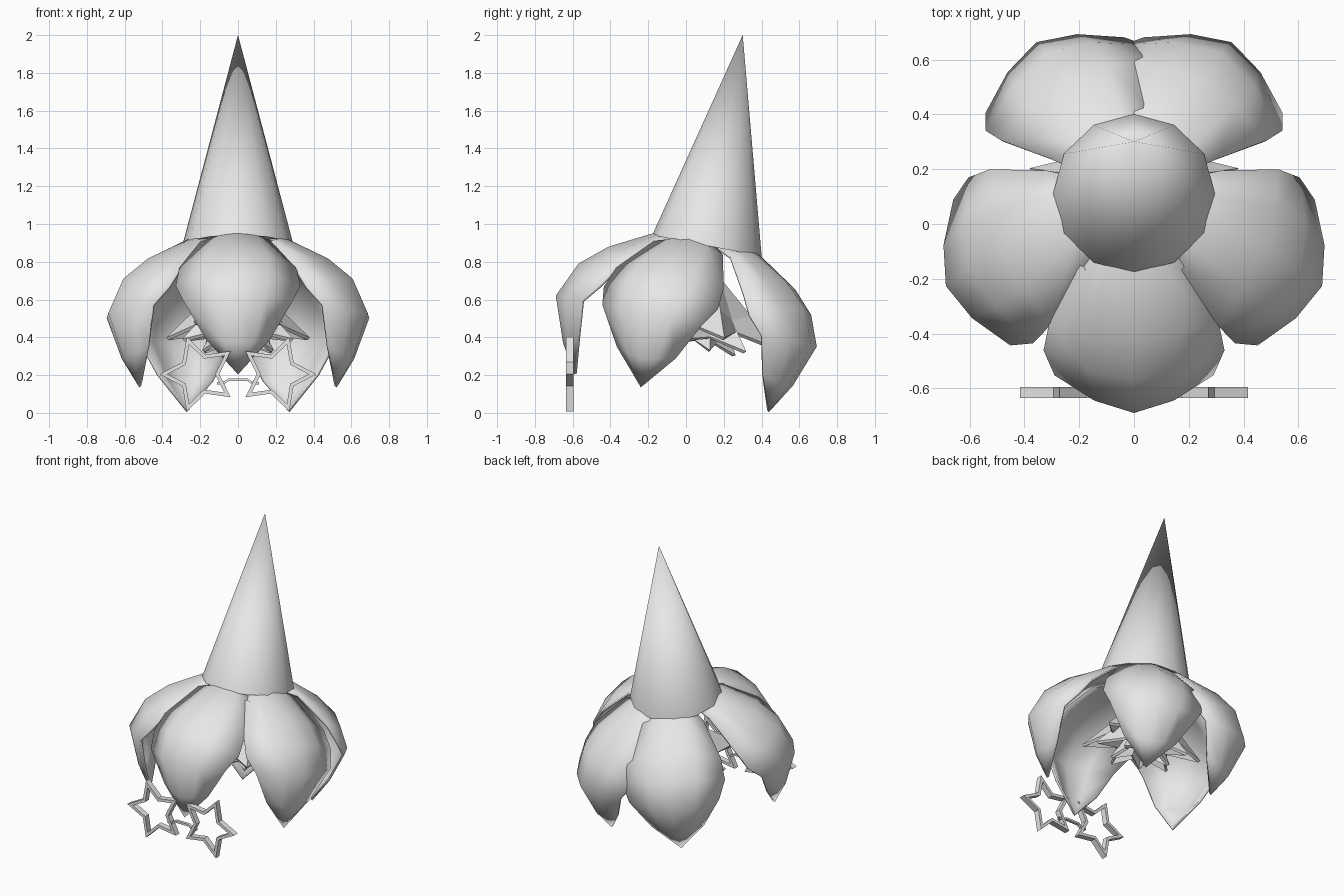
import bpy, bmesh, math
from mathutils import Matrix, Vector

old = bpy.data.objects.get("Cube")
if old:
    bpy.data.objects.remove(old, do_unlink=True)

grey = bpy.data.materials.new("light_grey")
grey.use_nodes = True
colour = (0.8, 0.8, 0.8, 1)
grey.diffuse_color = colour
grey.node_tree.nodes["Principled BSDF"].inputs["Base Color"].default_value = colour

# The whole flower leans back a little
LEAN = Matrix.Rotation(math.radians(-11), 4, 'X')
FLOWER = LEAN @ Matrix.Translation((0, -0.06, 0))


def make(name, bm, matrix=None, thickness=0, smooth=None):
    """Finish a bmesh as a named object, baked in place."""
    bmesh.ops.remove_doubles(bm, verts=bm.verts, dist=0.0005)
    bmesh.ops.recalc_face_normals(bm, faces=bm.faces)
    if matrix:
        bm.transform(matrix)
    mesh = bpy.data.meshes.new(name)
    bm.to_mesh(mesh)
    bm.free()
    mesh.materials.append(grey)
    obj = bpy.data.objects.new(name, mesh)
    bpy.context.collection.objects.link(obj)
    if thickness:
        mod = obj.modifiers.new("thickness", 'SOLIDIFY')
        mod.thickness = thickness
        mod.offset = -1
    if smooth:
        bpy.ops.object.select_all(action='DESELECT')
        obj.select_set(True)
        bpy.context.view_layer.objects.active = obj
        bpy.ops.object.shade_smooth_by_angle(angle=math.radians(smooth))
    return obj


def skin(bm, rows, closed=False):
    """Bridge rows of points with faces."""
    grid = [[bm.verts.new(p) for p in row] for row in rows]
    for a, b in zip(grid, grid[1:]):
        n = len(a)
        for i in range(n if closed else n - 1):
            j = (i + 1) % n
            bm.faces.new((a[i], a[j], b[j], b[i]))


def ring(radii, z, count, turn=0):
    """Ring of points whose radius cycles through the given radii."""
    pts = []
    for i in range(count):
        a = turn + math.tau * i / count
        r = radii[i % len(radii)]
        h = z[i % len(z)]
        pts.append(Vector((r * math.cos(a), r * math.sin(a), h)))
    return pts


# Tall pointed hat
bm = bmesh.new()
rim = [bm.verts.new(p) for p in ring([0.295], [0.89], 12)]
tip = bm.verts.new((0, -0.027, 2.021))
for i in range(12):
    bm.faces.new((rim[i], rim[(i + 1) % 12], tip))
bm.faces.new(rim[::-1])
make("pointed_hat", bm, FLOWER, smooth=50)

# Petal rows: spine radius, spine height, half width, cup depth
PETAL = [(0.05, 0.93, 0.05, 0.02), (0.28, 0.907, 0.2, 0.05),
         (0.51, 0.786, 0.31, 0.12), (0.65, 0.667, 0.33, 0.16),
         (0.735, 0.477, 0.29, 0.14), (0.65, 0.24, 0.17, 0.08),
         (0.56, 0.087, 0, 0)]


def petal(name, degrees):
    rows = []
    for i, (r, z, w, d) in enumerate(PETAL):
        before = PETAL[max(i - 1, 0)]
        after = PETAL[min(i + 1, len(PETAL) - 1)]
        along = Vector((after[0] - before[0], after[1] - before[1])).normalized()
        row = []
        for u in (-1, -0.5, 0, 0.5, 1):
            drop = d * abs(u) ** 1.6
            row.append((r + along.y * drop, u * w, z - along.x * drop))
        rows.append(row)
    bm = bmesh.new()
    skin(bm, rows)
    turn = Matrix.Rotation(math.radians(degrees), 4, 'Z')
    make(name, bm, FLOWER @ turn, thickness=0.015, smooth=50)


petal("front_petal", -90)
for side, sign in (("left", 1), ("right", -1)):
    petal(side + "_side_petal", 90 - sign * 111)
    petal(side + "_back_petal", 90 - sign * 29)

# Layered pointed ruff under the petals
for i, (reach, low, top) in enumerate(((0.4, 0.43, 0.72), (0.31, 0.38, 0.66),
                                       (0.2, 0.35, 0.55))):
    turn = math.radians(18 + 36 * i)
    bm = bmesh.new()
    skin(bm, [ring([0.06], [top], 10, turn),
              ring([reach * 0.6, reach * 0.45], [low + 0.14, low + 0.1], 10, turn),
              ring([reach, reach * 0.55], [low, low + 0.04], 10, turn)], closed=True)
    make("ruff_layer_%d" % (i + 1), bm,
         FLOWER @ Matrix.Translation((0, 0.06, 0)), thickness=0.02)

# Star-shaped spectacles
FRONT, BACK = -0.635, -0.595


def star_outline(outer, inner, cx, cz, sign, y):
    return [Vector((cx + sign * p.x, y, cz + p.y))
            for p in ring([outer, inner], [0], 10)]


for side, sign in (("left", 1), ("right", -1)):
    big, small = (0.208, 0.108), (0.166, 0.086)
    loops = [star_outline(*size, sign * 0.207, 0.205, sign, y)
             for size, y in ((big, FRONT), (big, BACK), (small, BACK),
                             (small, FRONT), (big, FRONT))]
    bm = bmesh.new()
    skin(bm, loops, closed=True)
    make(side + "_star_frame", bm)

# Bridge between the stars
bm = bmesh.new()
path = [(-0.11, 0.15), (-0.075, 0.152), (-0.05, 0.168),
        (0.05, 0.168), (0.075, 0.152), (0.11, 0.15)]
skin(bm, [[(x, FRONT + 0.01, z), (x, BACK - 0.01, z),
           (x, BACK - 0.01, z + 0.014), (x, FRONT + 0.01, z + 0.014)]
          for x, z in path], closed=True)
make("spectacle_bridge", bm)
